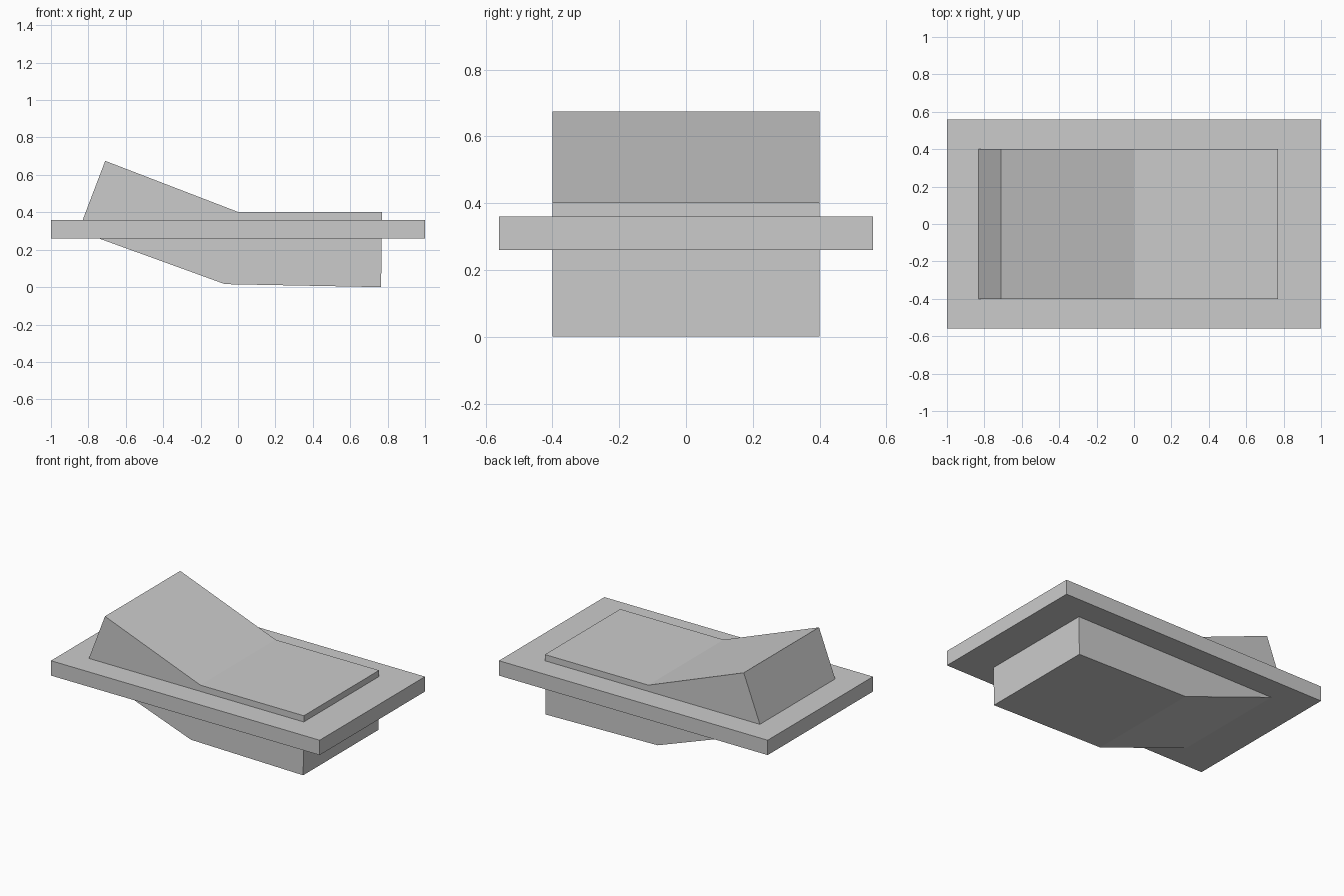
import bpy, bmesh

if "Cube" in bpy.data.objects:
    bpy.data.objects.remove(bpy.data.objects["Cube"])

def extrude_profile(name, profile, half_depth):
    """Extrude an x/z outline symmetrically along y."""
    bm = bmesh.new()
    face = bm.faces.new([bm.verts.new((x, -half_depth, z)) for x, z in profile])
    ext = bmesh.ops.extrude_face_region(bm, geom=[face])
    verts = [g for g in ext["geom"] if isinstance(g, bmesh.types.BMVert)]
    bmesh.ops.translate(bm, verts=verts, vec=(0, 2 * half_depth, 0))
    bmesh.ops.recalc_face_normals(bm, faces=bm.faces)
    mesh = bpy.data.meshes.new(name)
    bm.to_mesh(mesh)
    bm.free()
    obj = bpy.data.objects.new(name, mesh)
    bpy.context.collection.objects.link(obj)
    return obj

# Flat mounting plate
extrude_profile("mounting_plate",
                [(-1, 0.26), (1, 0.26), (1, 0.36), (-1, 0.36)], 0.56)

# Bent rocker: level right half, raised left half
extrude_profile("rocker",
                [(-0.71, 0.675), (-0.853, 0.30), (-0.07, 0.016),
                 (0.765, 0.0), (0.77, 0.402), (0.0, 0.402)], 0.40)
